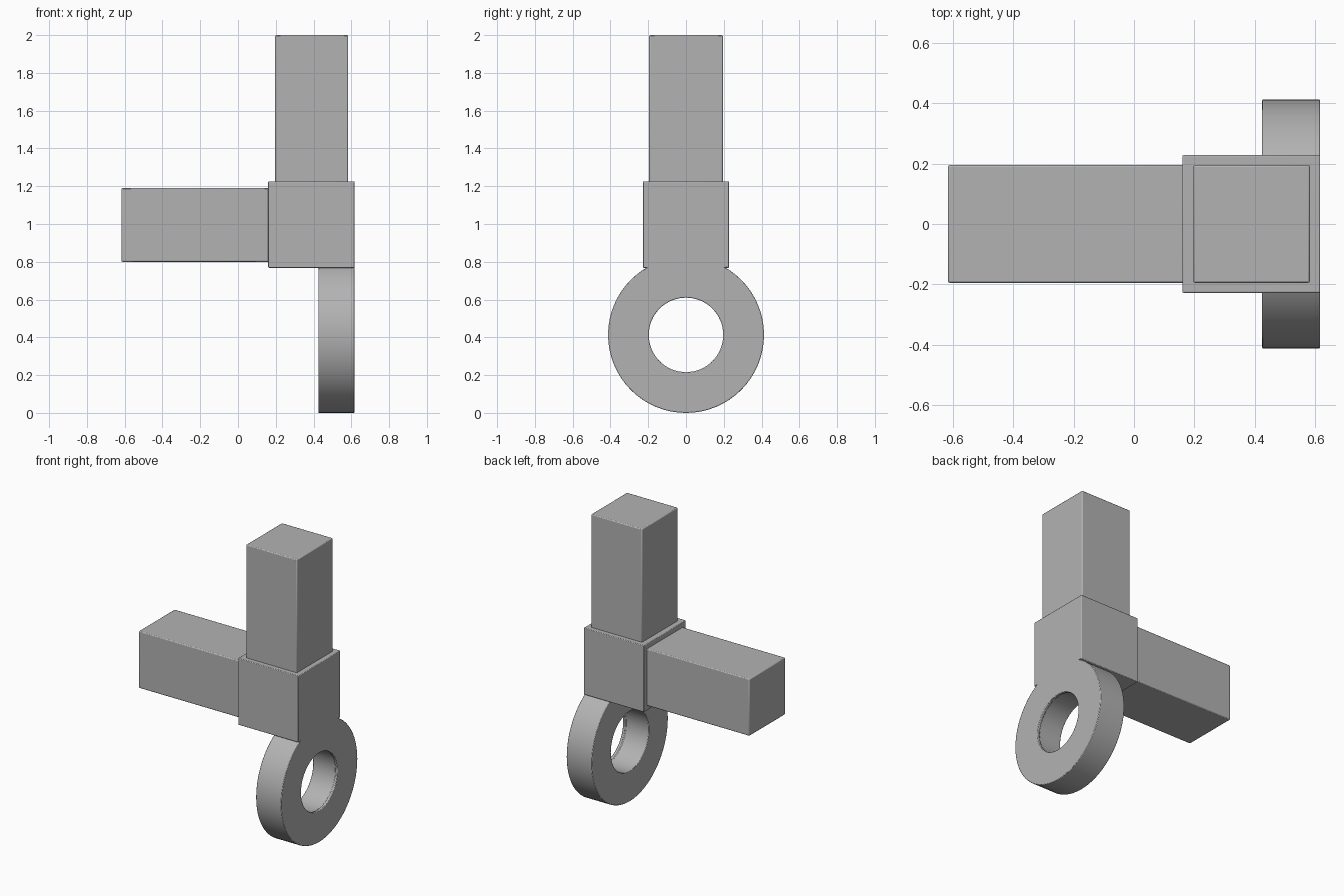
import bpy
import bmesh
from math import cos, sin, tau

old = bpy.data.objects.get("Cube")
if old:
    bpy.data.objects.remove(old, do_unlink=True)

grey = bpy.data.materials.new("plain grey")
grey.use_nodes = True
GREY = (0.45, 0.45, 0.45, 1)
grey.diffuse_color = GREY
grey.node_tree.nodes["Principled BSDF"].inputs["Base Color"].default_value = GREY


def add_object(name, bm):
    mesh = bpy.data.meshes.new(name)
    bmesh.ops.recalc_face_normals(bm, faces=bm.faces)
    bm.to_mesh(mesh)
    bm.free()
    mesh.materials.append(grey)
    obj = bpy.data.objects.new(name, mesh)
    bpy.context.collection.objects.link(obj)
    return obj


def box(name, low, high):
    bm = bmesh.new()
    bmesh.ops.create_cube(bm, size=1)
    for v in bm.verts:
        v.co = [(a + b) / 2 + c * (b - a) for a, b, c in zip(low, high, v.co)]
    return add_object(name, bm)


def lathe_x(name, profile, centre_z, sides=64):
    """Closed (x, radius) profile turned about an axis along x."""
    bm = bmesh.new()
    rings = []
    for i in range(sides):
        a = tau * i / sides
        rings.append([bm.verts.new((x, r * cos(a), centre_z + r * sin(a)))
                      for x, r in profile])
    n = len(profile)
    for i in range(sides):
        p, q = rings[i], rings[(i + 1) % sides]
        for j in range(n):
            k = (j + 1) % n
            bm.faces.new((p[j], p[k], q[k], q[j]))
    return add_object(name, bm)


def finish(obj, width=0.006):
    bevel = obj.modifiers.new("soft edges", "BEVEL")
    bevel.width = width
    bevel.segments = 2
    bevel.limit_method = "ANGLE"
    bpy.ops.object.select_all(action="DESELECT")
    obj.select_set(True)
    bpy.context.view_layer.objects.active = obj
    bpy.ops.object.shade_smooth_by_angle()


# Square plugs: one upright, one to the side
post = box("upright_post", (0.197, -0.195, 1.2), (0.583, 0.195, 2.0))
arm = box("side_arm", (-0.617, -0.195, 0.80), (0.18, 0.195, 1.19))

# Corner hub joined with the eyelet, whose bore has a thin lip on the outer face
hub = box("corner_hub", (0.16, -0.228, 0.768), (0.617, 0.228, 1.225))
eyelet = lathe_x("eyelet", [(0.425, 0.413), (0.617, 0.413), (0.617, 0.197),
                            (0.597, 0.197), (0.597, 0.205), (0.425, 0.205)], 0.413)
union = hub.modifiers.new("join eyelet", "BOOLEAN")
union.operation = "UNION"
union.solver = "EXACT"
union.object = eyelet
bpy.context.view_layer.objects.active = hub
bpy.ops.object.modifier_apply(modifier=union.name)
bpy.data.objects.remove(eyelet, do_unlink=True)
hub.name = "corner_hub_with_eyelet"

for part in (post, arm):
    finish(part)
finish(hub, 0.004)
